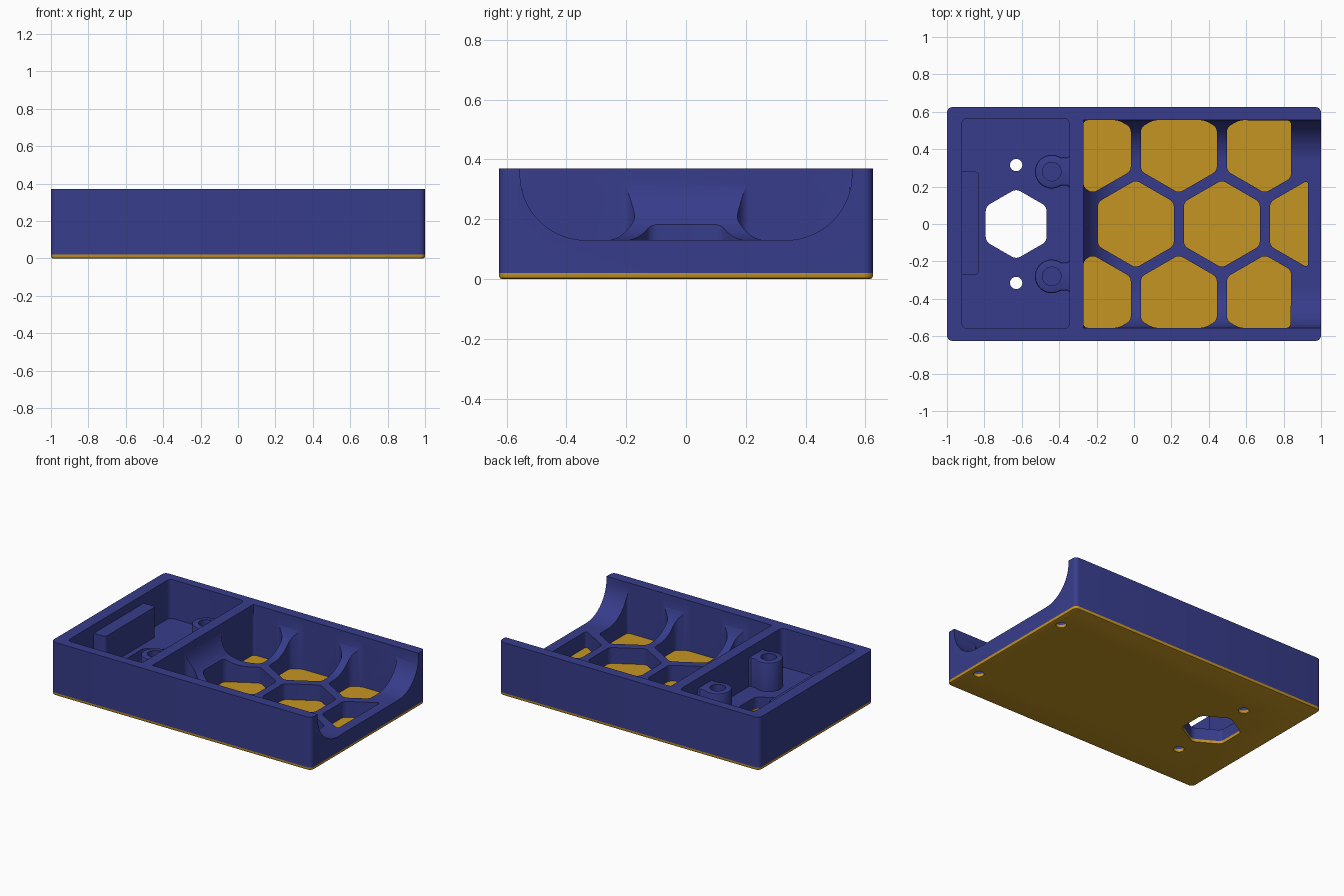
import bpy, bmesh, math
from mathutils import Vector

if "Cube" in bpy.data.objects:
    bpy.data.objects.remove(bpy.data.objects["Cube"])


def material(name, rgb):
    m = bpy.data.materials.new(name)
    m.diffuse_color = (*rgb, 1)
    m.use_nodes = True
    m.node_tree.nodes["Principled BSDF"].inputs["Base Color"].default_value = m.diffuse_color
    return m


BLUE = material("deep blue", (0.038, 0.046, 0.26))
GOLD = material("gold", (0.56, 0.30, 0.016))


def new_object(name, bm, mat=None):
    bmesh.ops.recalc_face_normals(bm, faces=bm.faces)
    me = bpy.data.meshes.new(name)
    bm.to_mesh(me)
    bm.free()
    ob = bpy.data.objects.new(name, me)
    bpy.context.collection.objects.link(ob)
    if mat:
        me.materials.append(mat)
    return ob


def prism(name, pts, z0, z1, radius=0, clips=(), chamfer_z=None, chamfer=0.01, mat=None):
    """Extrude a polygon, optionally clipped, with rounded corners and one chamfered end."""
    bm = bmesh.new()
    bm.faces.new([bm.verts.new((x, y, z0)) for x, y in pts])
    for co, no in clips:
        bmesh.ops.bisect_plane(bm, geom=bm.verts[:] + bm.edges[:] + bm.faces[:],
                               plane_co=(*co, z0), plane_no=(*no, 0), clear_outer=True)
    if clips:
        bmesh.ops.remove_doubles(bm, verts=bm.verts, dist=0.02)
    if radius:
        bmesh.ops.bevel(bm, geom=bm.verts[:], offset=radius, segments=5,
                        profile=0.5, affect='VERTICES', clamp_overlap=True)
    r = bmesh.ops.extrude_face_region(bm, geom=bm.faces[:])
    moved = [v for v in r['geom'] if isinstance(v, bmesh.types.BMVert)]
    bmesh.ops.translate(bm, verts=moved, vec=(0, 0, z1 - z0))
    if chamfer_z is not None:
        rim = [e for e in bm.edges if all(abs(v.co.z - chamfer_z) < 1e-5 for v in e.verts)]
        bmesh.ops.bevel(bm, geom=rim, offset=chamfer, segments=2, profile=0.5, affect='EDGES')
    return new_object(name, bm, mat)


def rect(x0, x1, y0, y1):
    return [(x0, y0), (x1, y0), (x1, y1), (x0, y1)]


def ring(cx, cy, r, n, start=0.0):
    return [(cx + r * math.cos(start + 2 * math.pi * i / n),
             cy + r * math.sin(start + 2 * math.pi * i / n)) for i in range(n)]


def combine(target, tool, operation='DIFFERENCE'):
    mod = target.modifiers.new("combine", 'BOOLEAN')
    mod.operation, mod.solver, mod.object = operation, 'EXACT', tool
    bpy.context.view_layer.objects.active = target
    bpy.ops.object.modifier_apply(modifier=mod.name)
    bpy.data.objects.remove(tool)


# Tray body and the thin base plate under it
outline = rect(-1, 1, -0.625, 0.625)
body = prism("tray_body", outline, 0.02, 0.37, 0.03, mat=BLUE)
plate = prism("base_plate", outline, 0, 0.02, 0.03, chamfer_z=0, mat=GOLD)

# Trough open at the right end, with rounded bottom edges
bm = bmesh.new()
bmesh.ops.create_cube(bm, size=1)
for v in bm.verts:
    v.co = Vector((1.2 if v.co.x > 0 else -0.27,
                   0.555 if v.co.y > 0 else -0.555,
                   0.6 if v.co.z > 0 else 0.13))
low = [e for e in bm.edges if all(v.co.z < 0.2 for v in e.verts)
       and not all(v.co.x > 1 for v in e.verts)]
bmesh.ops.bevel(bm, geom=low, offset=0.22, segments=16, profile=0.5, affect='EDGES')
combine(body, new_object("trough_cutter", bm))

# Honeycomb pockets through the trough floor, down to the plate
PITCH, ROW, HEX_R = 0.46, 0.40, 0.234
for row in (-1, 0, 1):
    first, right = (-0.22, 0.84) if row else (0.01, 0.94)
    limits = [((-0.27, 0), (-1, 0)), ((right, 0), (1, 0)),
              ((0, 0.555), (0, 1)), ((0, -0.555), (0, -1))]
    for i in range(3):
        pts = ring(first + i * PITCH, row * ROW, HEX_R, 6, math.pi / 6)
        combine(body, prism("honeycomb_cutter", pts, -0.1, 0.6, 0.022, limits))

# Left compartment
combine(body, prism("compartment_cutter", rect(-0.92, -0.345, -0.56, 0.565), 0.1, 0.6, 0.03))

# Ledge block on the left wall of the compartment
combine(body, prism("ledge_block", rect(-0.96, -0.83, -0.27, 0.28), 0.06, 0.31, 0.02), 'UNION')

# Screw posts joined to the dividing wall
arc = [math.radians(56 + 248 * i / 24) for i in range(25)]
shape = [(0.09 * math.cos(a), 0.09 * math.sin(a)) for a in arc]
shape += [(0.085, -0.075), (0.097, -0.087), (0.12, -0.087),
          (0.12, 0.087), (0.097, 0.087), (0.085, 0.075)]
for s in (-1, 1):
    pts = [(x - 0.44, y + s * 0.28) for x, y in shape]
    combine(body, prism("screw_post", pts, 0.06, 0.30, chamfer_z=0.30), 'UNION')
    combine(body, prism("post_hole", ring(-0.44, s * 0.28, 0.05, 24), 0.14, 0.6))

# Holes shared by body and plate: hexagonal opening, pin holes, blind holes at the open end
for part in (body, plate):
    combine(part, prism("hex_opening", ring(-0.63, 0, 0.188, 6, math.pi / 6), -0.1, 0.25, 0.025))
    for s in (-1, 1):
        combine(part, prism("pin_hole", ring(-0.63, s * 0.315, 0.033, 24), -0.1, 0.25))
        combine(part, prism("blind_hole", ring(0.93, s * 0.40, 0.033, 24), -0.1, 0.1))

# Smooth curved faces, crisp edges
for part, mat in ((body, BLUE), (plate, GOLD)):
    part.data.materials.clear()
    part.data.materials.append(mat)
    for f in part.data.polygons:
        f.material_index = 0
    bpy.ops.object.select_all(action='DESELECT')
    part.select_set(True)
    bpy.context.view_layer.objects.active = part
    bpy.ops.object.shade_smooth_by_angle(angle=math.radians(30))
